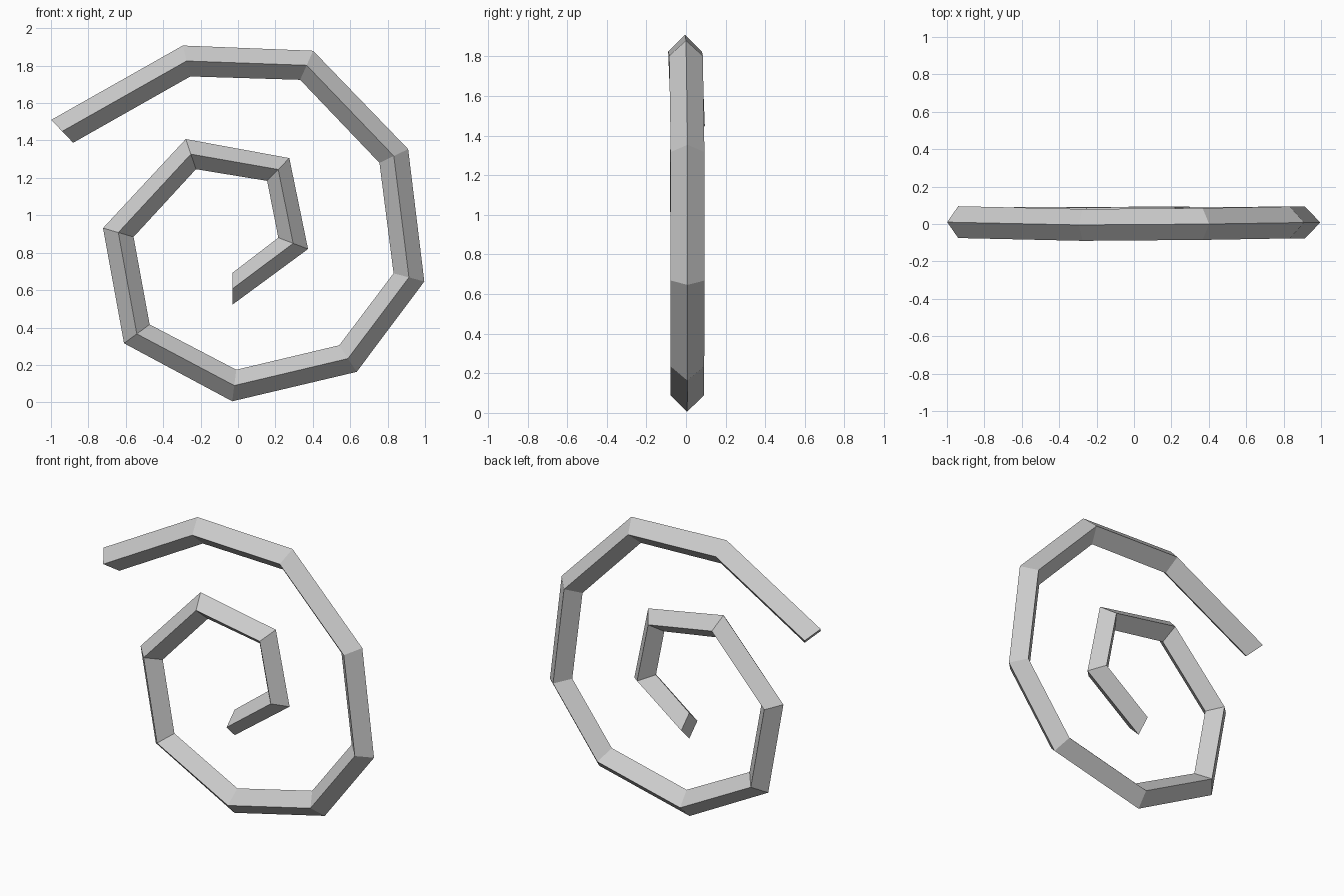
import bpy, bmesh
from mathutils import Vector

if "Cube" in bpy.data.objects:
    bpy.data.objects.remove(bpy.data.objects["Cube"])

R = 0.085  # half diagonal of the square bar

# Spiral centre line (x, y, z), from the inner end to the outer end
path = [Vector(p) for p in [
    (-0.03, 0.008, 0.607), (0.295, 0.008, 0.85), (0.215, 0.006, 1.245),
    (-0.252, 0.004, 1.327), (-0.64, 0.006, 0.908), (-0.541, 0.006, 0.366),
    (-0.02, 0.006, 0.09), (0.588, 0.007, 0.234), (0.914, 0.008, 0.668),
    (0.833, 0.008, 1.317), (0.367, 0.0, 1.802), (-0.275, -0.005, 1.825),
    (-0.94, 0.01, 1.449)]]


def outward(i):
    """Outward mitre direction at a joint; the two ends are cut at a slant."""
    if i == 0:
        return Vector((0, 0, -1))
    if i == len(path) - 1:
        return Vector((-0.69, 0, 0.72))
    t = (path[i] - path[i - 1]).normalized() + (path[i + 1] - path[i]).normalized()
    return Vector((t.z, 0, -t.x)).normalized()


# Diamond-section bar swept along the spiral
bm = bmesh.new()
side = Vector((0, R, 0))
rings = []
for i, p in enumerate(path):
    n = outward(i) * R
    rings.append([bm.verts.new(p + d) for d in (n, side, -n, -side)])
for a, b in zip(rings, rings[1:]):
    for k in range(4):
        j = (k + 1) % 4
        bm.faces.new((a[k], a[j], b[j], b[k]))

# End caps
bm.faces.new(rings[0])
bm.faces.new(rings[-1])
bmesh.ops.recalc_face_normals(bm, faces=bm.faces)

mesh = bpy.data.meshes.new("spiral_bar")
bm.to_mesh(mesh)
bm.free()
bpy.context.collection.objects.link(bpy.data.objects.new("spiral_bar", mesh))
